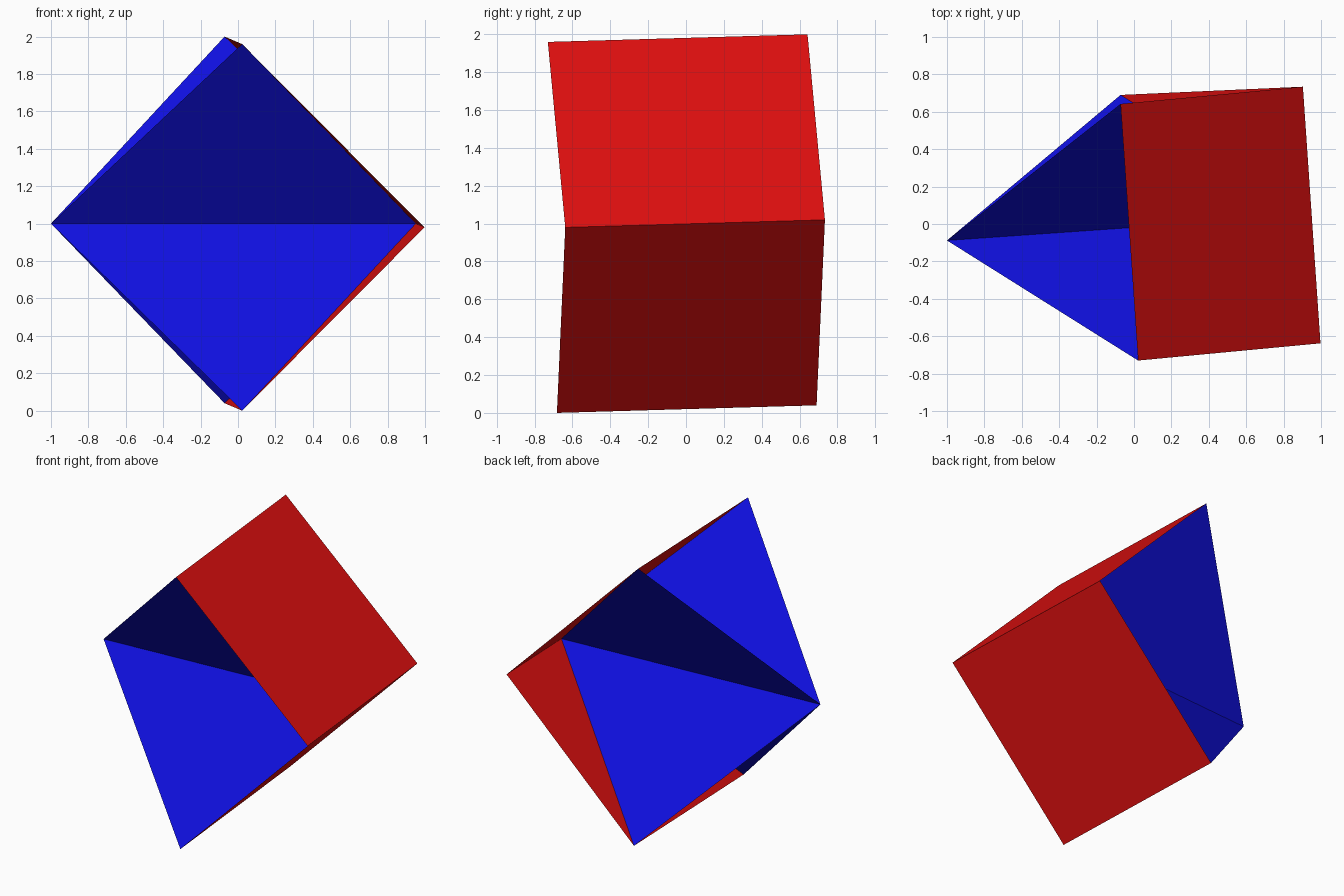
import bpy
import bmesh
from mathutils import Matrix, Vector

cube = bpy.data.objects.get("Cube")
if cube:
    bpy.data.objects.remove(cube, do_unlink=True)


def make_material(name, rgb):
    mat = bpy.data.materials.new(name)
    mat.use_nodes = True
    colour = (*rgb, 1.0)
    mat.diffuse_color = colour
    mat.node_tree.nodes["Principled BSDF"].inputs["Base Color"].default_value = colour
    return mat


red = make_material("red", (0.75, 0.005, 0.005))
blue = make_material("blue", (0.005, 0.005, 0.75))

# Slightly tilted frame: long axis, depth axis, height axis, centre
long_axis = Vector((0.975, 0.068, 0.0))
depth_axis = Vector((-0.047, 0.686, 0.02))
height_axis = Vector((0.0, -0.024, 0.98))
centre = Vector((-0.025, -0.02, 1.0))
frame = Matrix((long_axis, depth_axis, height_axis)).transposed().to_4x4()
frame.translation = centre


def make_sheet(name, faces, mat):
    """Flat panels given as corner lists in the tilted frame."""
    bm = bmesh.new()
    for corners in faces:
        bm.faces.new([bm.verts.new(frame @ Vector(c)) for c in corners])
    bmesh.ops.remove_doubles(bm, verts=bm.verts[:], dist=0.0001)
    mesh = bpy.data.meshes.new(name)
    bm.to_mesh(mesh)
    bm.free()
    mesh.materials.append(mat)
    obj = bpy.data.objects.new(name, mesh)
    bpy.context.collection.objects.link(obj)
    return obj


# Red wedge: two rectangles meeting at the right-hand ridge
upper = [(0, -1, 1), (1, -1, 0), (1, 1, 0), (0, 1, 1)]
lower = [(x, y, -z) for x, y, z in reversed(upper)]
make_sheet("folded_panel", [upper, lower], red)

# Blue diamonds: two open sheets crossing along the long axis
tip, ridge = (-1, 0, 0), (1, 0, 0)
for name, side in (("rising_diamond", 1), ("falling_diamond", -1)):
    top, bottom = (0, side, 1), (0, -side, -1)
    make_sheet(name, [(tip, ridge, top), (tip, bottom, ridge)], blue)
